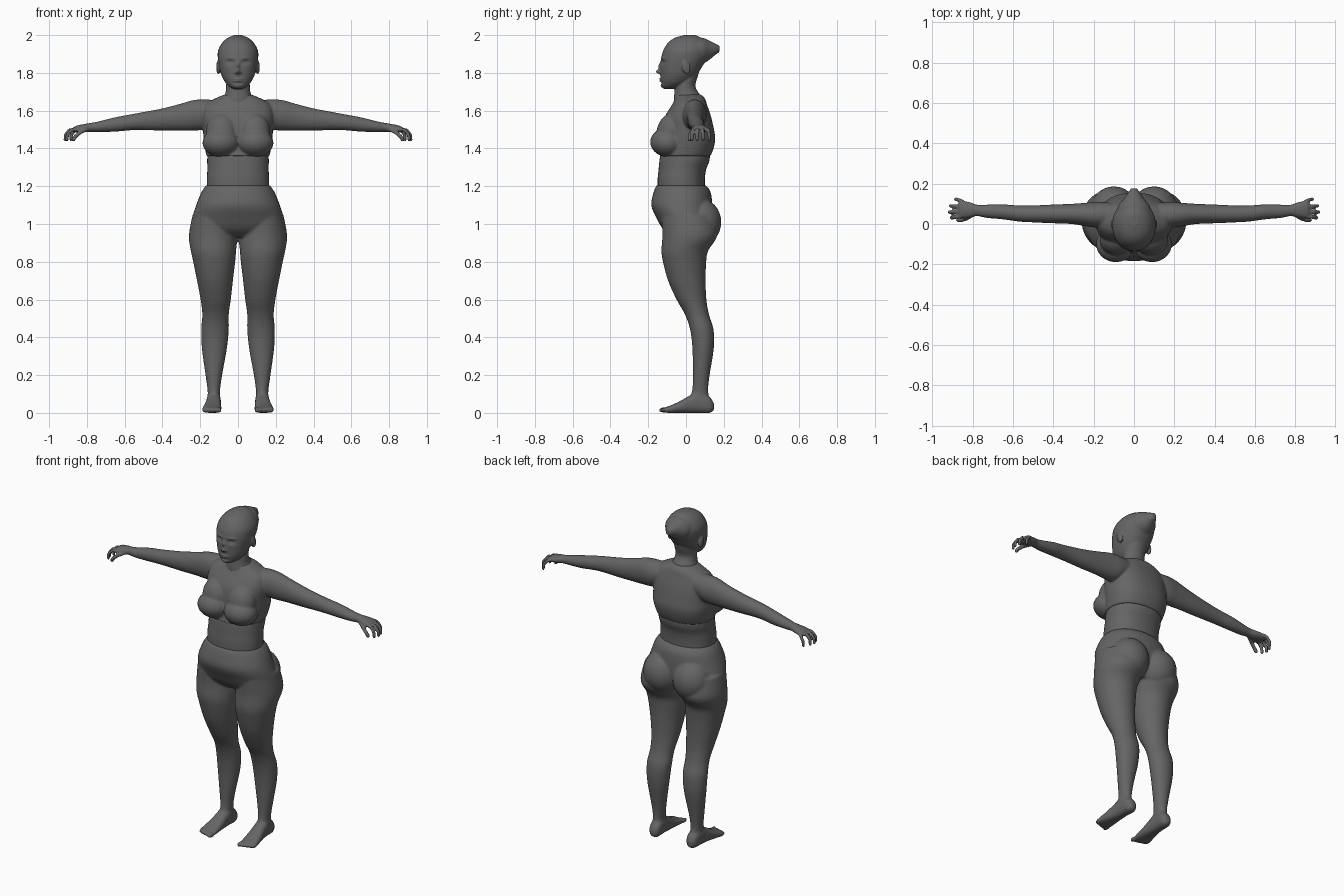
import bpy, bmesh, math
from mathutils import Vector, Matrix

grey = bpy.data.materials.new("dark grey")
grey.diffuse_color = (0.13, 0.13, 0.13, 1)


def spline(rows, steps):
    """Catmull-Rom resampling of section rows."""
    out = []
    for i in range(len(rows) - 1):
        p0, p1, p2 = rows[max(i - 1, 0)], rows[i], rows[i + 1]
        p3 = rows[min(i + 2, len(rows) - 1)]
        for s in range(steps):
            t = s / steps
            out.append([0.5 * (2 * b + (c - a) * t + (2 * a - 5 * b + 4 * c - d) * t * t
                               + (3 * b - a - 3 * c + d) * t ** 3)
                        for a, b, c, d in zip(p0, p1, p2, p3)])
    return out + [list(rows[-1])]


def loft(bm, rows, axis="z", sx=1, n=40, power=1.0, steps=4):
    """Rows are (position, centre a, half a, min b, max b) along the axis."""
    rings = []
    for t, ca, ha, b0, b1 in spline(rows, steps):
        ring = []
        for k in range(n):
            w = 2 * math.pi * k / n
            c, s = math.cos(w), math.sin(w)
            a = ca + ha * math.copysign(abs(c) ** power, c)
            b = (b0 + b1) / 2 + (b1 - b0) / 2 * math.copysign(abs(s) ** power, s)
            x, y, z = {"z": (a, b, t), "x": (t, a, b), "y": (a, t, b)}[axis]
            ring.append(bm.verts.new((x * sx, y, z)))
        rings.append(ring)
    for r, q in zip(rings, rings[1:]):
        for k in range(n):
            bm.faces.new((r[k], r[(k + 1) % n], q[(k + 1) % n], q[k]))
    bm.faces.new(rings[0])
    bm.faces.new(rings[-1])


def ball(bm, c, r, tilt=0):
    m = Matrix.Translation(c) @ Matrix.Rotation(tilt, 4, "X") @ Matrix.Diagonal((*r, 1))
    bmesh.ops.create_uvsphere(bm, u_segments=24, v_segments=16, radius=1, matrix=m)


def finger(bm, points, r, sx):
    """Chain of rounded segments."""
    pts = [Vector((p[0] * sx, p[1], p[2])) for p in points]
    for p in pts:
        ball(bm, p, (r, r, r))
    for p, q in zip(pts, pts[1:]):
        m = Matrix.Translation((p + q) / 2) @ (q - p).to_track_quat("Z", "Y").to_matrix().to_4x4()
        bmesh.ops.create_cone(bm, cap_ends=True, segments=12, radius1=r, radius2=r,
                              depth=(q - p).length, matrix=m)


def finish(name, bm, voxel=0, smooth=3):
    """Fuse the overlapping pieces into one smooth skin."""
    bmesh.ops.recalc_face_normals(bm, faces=bm.faces[:])
    me = bpy.data.meshes.new(name)
    bm.to_mesh(me)
    bm.free()
    ob = bpy.data.objects.new(name, me)
    bpy.context.collection.objects.link(ob)
    if voxel:
        rm = ob.modifiers.new("fuse", "REMESH")
        rm.mode, rm.voxel_size = "VOXEL", voxel
        sm = ob.modifiers.new("soften", "SMOOTH")
        sm.factor, sm.iterations = 0.5, smooth
        dg = bpy.context.evaluated_depsgraph_get()
        ob.data = bpy.data.meshes.new_from_object(ob.evaluated_get(dg))
        ob.modifiers.clear()
    ob.data.materials.clear()
    ob.data.materials.append(grey)
    ob.data.shade_smooth()
    return ob


# Head with tied-back hair and ears
bm = bmesh.new()
loft(bm, [(2.0, 0, .02, -.01, .05), (1.985, 0, .055, -.06, .08), (1.96, 0, .083, -.095, .10),
          (1.92, 0, .105, -.12, .115), (1.88, 0, .107, -.131, .11), (1.84, 0, .101, -.135, .09),
          (1.80, 0, .092, -.135, .065), (1.77, 0, .08, -.135, .04), (1.745, 0, .064, -.132, .01),
          (1.725, 0, .042, -.127, -.03), (1.715, 0, .02, -.115, -.06)], power=.93)
loft(bm, [(.03, 0, .095, 1.84, 1.99), (.09, 0, .078, 1.85, 1.985), (.125, 0, .05, 1.87, 1.97),
          (.155, 0, .03, 1.895, 1.955), (.177, 0, .014, 1.91, 1.945)], "y")
loft(bm, [(1.84, 0, .06, -.02, .08), (1.78, 0, .062, -.035, .062), (1.73, 0, .063, -.055, .05),
          (1.69, 0, .068, -.062, .07), (1.65, 0, .09, -.065, .1), (1.62, 0, .1, -.06, .1)])
for sx in (1, -1):
    ball(bm, (sx * .104, 0, 1.83), (.011, .022, .038), .25)
head = finish("head_and_neck", bm, .005, 3)
# Face relief: (x, z, width, height, depth)
relief = [(0, 1.806, .011, .011, -.024), (0, 1.835, .009, .02, -.012), (0, 1.768, .022, .004, -.008),
          (0, 1.757, .018, .004, -.009), (0, 1.73, .018, .01, -.005), (0, 1.745, .025, .004, .004)]
for sx in (1, -1):
    relief += [(sx * .04, 1.855, .019, .011, .014), (sx * .04, 1.853, .012, .006, -.007),
               (sx * .014, 1.801, .007, .006, -.008), (sx * .04, 1.878, .025, .007, -.004)]
for v in head.data.vertices:
    if v.co.y < -.06 and v.co.z > 1.715:
        x, z = v.co.x, v.co.z
        v.co.y += sum(d * math.exp(-((x - a) / w) ** 2 - ((z - b) / h) ** 2) for a, b, w, h, d in relief)

# Upper body: chest, breasts, arms and hands
bm = bmesh.new()
loft(bm, [(1.685, 0, .07, -.05, .08), (1.665, 0, .12, -.055, .10), (1.63, 0, .175, -.075, .112),
          (1.57, 0, .19, -.11, .132), (1.50, 0, .185, -.125, .148), (1.45, 0, .183, -.125, .155),
          (1.40, 0, .175, -.13, .146), (1.36, 0, .167, -.14, .13)], power=.88)
for sx in (1, -1):
    ball(bm, (sx * .09, -.1, 1.43), (.098, .09, .075), -.15)
    ball(bm, (sx * .085, -.08, 1.49), (.085, .075, .1), -.25)
    loft(bm, [(.12, .045, .06, 1.53, 1.655), (.18, .046, .064, 1.50, 1.66), (.24, .047, .058, 1.495, 1.655),
              (.31, .05, .05, 1.495, 1.635), (.41, .05, .046, 1.495, 1.61), (.5, .05, .042, 1.497, 1.593),
              (.57, .052, .04, 1.496, 1.58), (.65, .06, .037, 1.489, 1.565), (.73, .063, .033, 1.487, 1.545),
              (.775, .067, .028, 1.488, 1.536), (.81, .07, .037, 1.486, 1.53), (.85, .072, .044, 1.484, 1.522),
              (.868, .073, .043, 1.486, 1.515)], "x", sx)
    for y, dx, dy in ((.111, -.03, .012), (.086, -.006, .004), (.061, 0, -.002), (.037, -.01, -.006)):
        finger(bm, [(.85, y, 1.503), (.893 + dx, y + dy * .6, 1.497), (.913 + dx, y + dy, 1.472),
                    (.915 + dx, y + dy, 1.447)], .0095, sx)
    finger(bm, [(.80, .045, 1.502), (.835, .025, 1.485), (.862, .018, 1.462), (.872, .02, 1.447)], .011, sx)
finish("upper_body_and_arms", bm, .006, 4)

# Waist
bm = bmesh.new()
loft(bm, [(1.40, 0, .158, -.13, .125), (1.34, 0, .163, -.14, .125), (1.29, 0, .162, -.145, .107),
          (1.24, 0, .165, -.15, .1), (1.17, 0, .165, -.15, .1)], power=.92)
finish("waist", bm)

# Lower body: hips, buttocks, legs, feet and toes
bm = bmesh.new()
loft(bm, [(1.205, 0, .168, -.157, .105), (1.17, 0, .193, -.171, .13), (1.10, 0, .222, -.184, .14),
          (1.03, 0, .242, -.155, .14), (.97, 0, .245, -.12, .12), (.93, 0, .18, -.07, .09)], power=.93)
for sx in (1, -1):
    ball(bm, (sx * .1, .075, 1.01), (.115, .112, .125))
    loft(bm, [(1.05, .13, .11, -.13, .14), (.94, .132, .128, -.125, .165), (.86, .13, .12, -.13, .118),
              (.8, .126, .111, -.122, .107), (.7, .122, .095, -.095, .104), (.6, .118, .08, -.05, .108),
              (.52, .119, .07, -.005, .122), (.44, .122, .073, .022, .146), (.34, .125, .066, .034, .147),
              (.2, .128, .044, .036, .125), (.12, .128, .033, .033, .117), (.07, .128, .033, .015, .125),
              (.03, .128, .03, .02, .12)], "z", sx)
    loft(bm, [(.148, .126, .014, .015, .05), (.125, .126, .033, 0, .085), (.07, .128, .037, 0, .115),
              (.02, .13, .04, 0, .092), (-.04, .135, .047, 0, .058), (-.09, .139, .051, 0, .036),
              (-.115, .139, .046, .003, .028)], "y", sx, power=.8)
    for i in range(5):
        ball(bm, (sx * (.1 + .0195 * i), -.118 + .007 * i, .015), (.0125 - .001 * i, .028, .014))
finish("hips_and_legs", bm, .007, 3)
